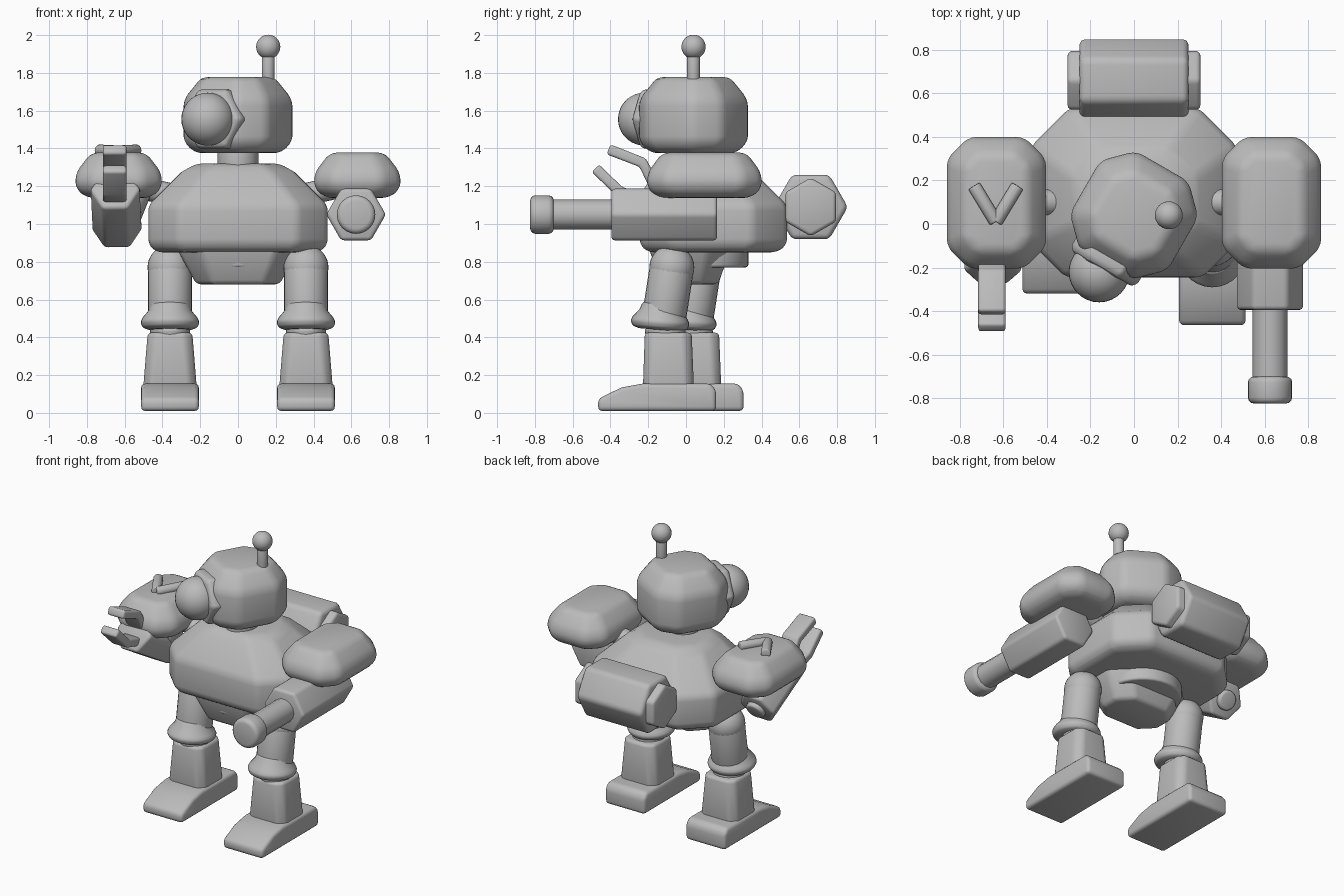
import bpy, bmesh, math
from mathutils import Vector, Matrix

if "Cube" in bpy.data.objects:
    bpy.data.objects.remove(bpy.data.objects["Cube"])

grey = bpy.data.materials.new("matte grey")
grey.diffuse_color = (0.5, 0.5, 0.5, 1)
grey.use_nodes = True
grey.node_tree.nodes["Principled BSDF"].inputs["Base Color"].default_value = grey.diffuse_color


def loft(name, rings, bevel=0.025, matrix=None):
    """Skin a stack of equal-length rings, cap it, and round its hard edges."""
    bm = bmesh.new()
    loops = [[bm.verts.new(p) for p in ring] for ring in rings]
    n = len(loops[0])
    for a, b in zip(loops, loops[1:]):
        for i in range(n):
            j = (i + 1) % n
            bm.faces.new((a[i], a[j], b[j], b[i]))
    bm.faces.new(loops[0][::-1])
    bm.faces.new(loops[-1])
    bmesh.ops.recalc_face_normals(bm, faces=bm.faces)
    if bevel:
        hard = [e for e in bm.edges if e.calc_face_angle(0) > math.radians(24)]
        bmesh.ops.bevel(bm, geom=hard, offset=bevel, segments=3, profile=0.5,
                        affect='EDGES', clamp_overlap=True)
    bmesh.ops.recalc_face_normals(bm, faces=bm.faces)
    if matrix is not None:
        bm.transform(matrix)
    return finish(name, bm)


def finish(name, bm):
    me = bpy.data.meshes.new(name)
    bm.to_mesh(me)
    bm.free()
    me.materials.append(grey)
    ob = bpy.data.objects.new(name, me)
    bpy.context.collection.objects.link(ob)
    return ob


def octo(x0, x1, y0, y1, c, z, cb=None):
    """Chamfered rectangle at height z; cb is the chamfer at the back."""
    cb = c if cb is None else cb
    return [(x0 + c, y0, z), (x1 - c, y0, z), (x1, y0 + c, z), (x1, y1 - cb, z),
            (x1 - cb, y1, z), (x0 + cb, y1, z), (x0, y1 - cb, z), (x0, y0 + c, z)]


def lathe(name, start, axis, profile, sides=24, bevel=0.015, turn=0.0):
    """Revolve (radius, distance) pairs about an axis through start."""
    rings = [[(r * math.cos(turn + 2 * math.pi * i / sides),
               r * math.sin(turn + 2 * math.pi * i / sides), t) for i in range(sides)]
             for r, t in profile]
    z = Vector(axis).normalized()
    x = Vector((1, 0, 0)) if abs(z.x) < 0.9 else Vector((0, 1, 0))
    x = (x - z * x.dot(z)).normalized()
    y = z.cross(x)
    m = Matrix.Translation(start) @ Matrix((x, y, z)).transposed().to_4x4()
    return loft(name, rings, bevel, m)


def rod(name, a, b, r, sides=24, bevel=0.015, turn=0.0):
    d = Vector(b) - Vector(a)
    return lathe(name, a, d, [(r, 0), (r, d.length)], sides, bevel, turn)


def ball(name, centre, r):
    bm = bmesh.new()
    bmesh.ops.create_uvsphere(bm, u_segments=32, v_segments=18, radius=r,
                              matrix=Matrix.Translation(centre))
    return finish(name, bm)


# torso and pelvis
loft("torso", [octo(-.43, .43, -.20, .48, .14, .85, .16),
               octo(-.475, .475, -.245, .535, .16, .89, .18),
               octo(-.475, .475, -.245, .535, .16, 1.10, .18),
               octo(-.30, .30, -.13, .36, .12, 1.275, .13),
               octo(-.22, .22, -.08, .29, .10, 1.32, .10)], 0.03)
loft("pelvis", [octo(-.22, .22, -.13, .17, .09, .68),
                octo(-.33, .33, -.20, .24, .12, .88)], 0.025)
rod("waist_ring", (0, .08, .77), (0, .08, .88), .25, 32)
rod("neck", (0, .03, 1.25), (0, .03, 1.42), .108)

# head, turned towards its right
turn = Matrix.Translation((0, .04, 0)) @ Matrix.Rotation(math.radians(-30), 4, 'Z')


def square(h, c, z):
    return octo(-h, h, -h, h, c, z)


loft("head", [square(.20, .09, 1.375), square(.26, .12, 1.43),
              square(.26, .12, 1.66), square(.175, .08, 1.778)], 0.035, turn)
gaze = Vector((-.5, -.866, 0))
lathe("eye_collar", (-.105, -.135, 1.555), gaze,
      [(.18, 0), (.18, .065), (.155, .085)], 6, 0.018)
ball("eye", (-.16, -.22, 1.555), .14)

# antenna
rod("antenna_stalk", (.16, .04, 1.72), (.16, .04, 1.90), .034)
ball("antenna_ball", (.16, .04, 1.938), .064)

# hexagonal backpack canister with end caps
rod("backpack", (-.25, .66, 1.09), (.25, .66, 1.09), .197, 6, 0.028, math.pi / 6 + math.pi / 3 * .5 + math.pi / 3 - math.pi / 3)
rod("backpack_caps", (-.305, .66, 1.09), (.305, .66, 1.09), .155, 6, 0.02, math.pi / 2)

# shoulders and axles
for side, s in (("left", -1), ("right", 1)):
    c = .632 * s

    def slab(hx, y0, y1, ch, z):
        return octo(c - hx, c + hx, y0, y1, ch, z)

    loft(side + "_shoulder", [slab(.165, -.14, .34, .07, 1.138),
                              slab(.228, -.205, .40, .10, 1.185),
                              slab(.228, -.205, .40, .10, 1.27),
                              slab(.145, -.125, .32, .06, 1.378)], 0.035)
    rod(side + "_axle", (.33 * s, .1, 1.15), (.55 * s, .1, 1.2), .06)

# legs: one stands ahead of the other
for side, s, dy in (("left", -1, .145), ("right", 1, 0)):
    x = .36 * s
    hip = Vector((x, -.075 + dy, .77))
    knee = Vector((x, -.12 + dy, .48))
    ball(side + "_hip", hip, .119)
    rod(side + "_thigh", knee, hip, .117)
    lathe(side + "_knee_guard", (x, -.14 + dy, .44), (0, .08, 1),
          [(.11, 0), (.145, .012), (.157, .04), (.145, .065), (.115, .10),
           (.10, .14)], 28, 0.01)
    rod(side + "_ankle_joint", (x, -.10 + dy, .39), (x, -.12 + dy, .47), .105)
    loft(side + "_shin", [octo(x - .142, x + .142, -.228 + dy, .042 + dy, .04, .13),
                          octo(x - .118, x + .118, -.218 + dy, .03 + dy, .04, .425)], 0.02)
    # foot with a sloping toe, skinned across its width
    outline = [(-.465, .01), (.16, .01), (.16, .12), (.13, .155), (-.23, .155),
               (-.34, .135), (-.465, .075)]
    loft(side + "_foot", [[(x + w, y + dy, z) for y, z in outline]
                          for w in (-.153, .153)], 0.025)

# right arm: hexagonal cannon
rod("cannon_body", (.625, .165, 1.05), (.625, -.395, 1.05), .158, 6, 0.02)
rod("cannon_barrel", (.625, -.36, 1.05), (.625, -.73, 1.05), .081, 14, 0)
rod("cannon_muzzle", (.625, -.70, 1.05), (.625, -.825, 1.05), .102, 24, 0.028)

# left arm: raised hexagonal forearm with a two-finger claw
rod("upper_arm", (-.54, .06, 1.20), (-.62, .06, 1.0), .09)
rod("forearm", (-.64, .14, .97), (-.65, -.22, 1.185), .135, 6, 0.02)
rod("elbow_cap", (-.64, .165, .955), (-.64, .1, .995), .065)


def finger(name, path, x=-.653, w=.063, t=.028):
    pts = [Vector((y, z)) for y, z in path]
    rings = []
    for i, p in enumerate(pts):
        d = (pts[min(i + 1, len(pts) - 1)] - pts[max(i - 1, 0)]).normalized()
        q = Vector((-d.y, d.x)) * t
        rings.append([(x + sx * w, p.x + sq * q.x, p.y + sq * q.y)
                      for sx, sq in ((-1, -1), (1, -1), (1, 1), (-1, 1))])
    loft(name, rings, 0.015)


finger("upper_finger", [(-.17, 1.21), (-.23, 1.325), (-.41, 1.395)])
finger("lower_finger", [(-.20, 1.13), (-.35, 1.17), (-.48, 1.295)])

# raised chevron on the left shoulder
for s in (-1, 1):
    rod("chevron_bar", (-.635, .01, 1.385), (-.635 + s * .10, .175, 1.39), .032, 12, 0.012)

bpy.ops.object.select_all(action='SELECT')
bpy.context.view_layer.objects.active = bpy.data.objects["torso"]
bpy.ops.object.shade_smooth_by_angle(angle=math.radians(35))
